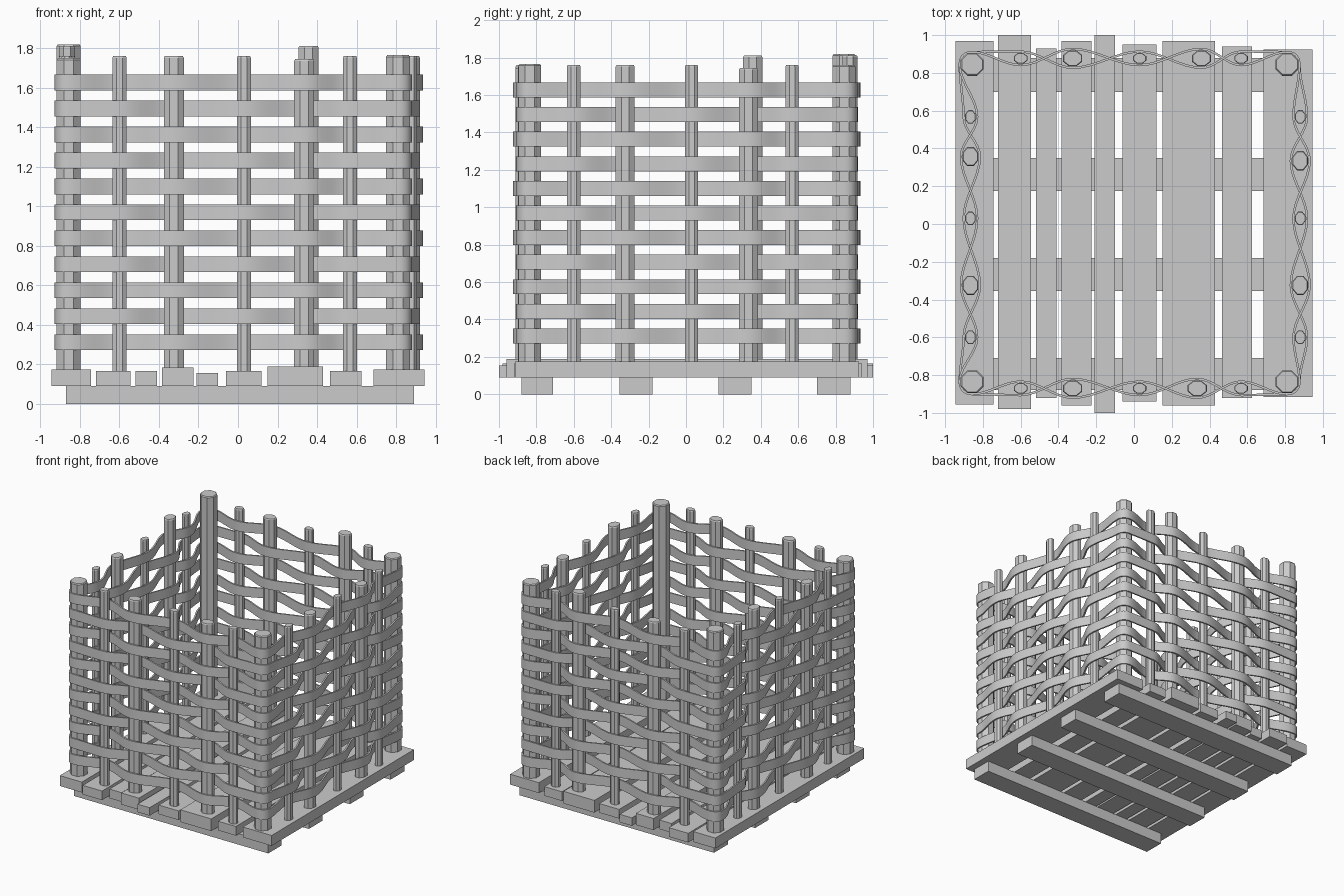
import bpy, bmesh
from math import sin, cos, pi
from mathutils import Vector

if "Cube" in bpy.data.objects:
    bpy.data.objects.remove(bpy.data.objects["Cube"])


def make_object(name, bm):
    bmesh.ops.recalc_face_normals(bm, faces=bm.faces)
    mesh = bpy.data.meshes.new(name)
    bm.to_mesh(mesh)
    bm.free()
    ob = bpy.data.objects.new(name, mesh)
    bpy.context.collection.objects.link(ob)
    return ob


def box(name, x0, x1, y0, y1, z0, z1):
    bm = bmesh.new()
    bmesh.ops.create_cube(bm, size=1)
    for v in bm.verts:
        v.co = Vector(((x0 + x1) / 2 + v.co.x * (x1 - x0),
                       (y0 + y1) / 2 + v.co.y * (y1 - y0),
                       (z0 + z1) / 2 + v.co.z * (z1 - z0)))
    return make_object(name, bm)


def post(name, x, y, rx, ry, top, bottom=0.15):
    """Eight-sided stake with a slightly chamfered top."""
    bm = bmesh.new()
    rings = []
    for z, s in ((bottom, 1), (top - 0.008, 1), (top, 0.9)):
        rings.append([bm.verts.new((x + rx * s * cos((k + .5) * pi / 4) * 1.06,
                                    y + ry * s * sin((k + .5) * pi / 4) * 1.06, z))
                      for k in range(8)])
    for a, b in zip(rings, rings[1:]):
        for k in range(8):
            bm.faces.new((a[k], a[(k + 1) % 8], b[(k + 1) % 8], b[k]))
    bm.faces.new(rings[0])
    bm.faces.new(rings[-1])
    return make_object(name, bm)


# Pallet runners
for i, (y0, y1) in enumerate(((-.88, -.71), (-.355, -.18), (.175, .35), (.70, .88))):
    box(f"runner_{i}", -.87, .89, y0, y1, 0, .09)

# Floor planks: x range, y range, top height
planks = [(-.945, -.745, -.955, .97, .175), (-.72, -.545, -.98, 1.0, .165),
          (-.52, -.41, -.92, .93, .165), (-.385, -.225, -.96, .97, .185),
          (-.21, -.10, -1.0, 1.0, .155), (-.06, .12, -.94, .95, .165),
          (.15, .43, -.96, .97, .19), (.465, .625, -.92, .94, .165),
          (.685, .945, -.915, .925, .175)]
for i, (x0, x1, y0, y1, top) in enumerate(planks):
    box(f"floor_plank_{i}", x0, x1, y0, y1, .09, top)

# Corner posts, anticlockwise from front left
corners = [(-.857, -.835, 1.75), (.81, -.835, 1.765), (.81, .845, 1.76), (-.857, .845, 1.82)]
for i, (x, y, top) in enumerate(corners):
    post(f"corner_post_{i}", x, y, .062, .062, top)

# Wall stakes: each wall has its direction, outward normal and distance
walls = [(Vector((1, 0)), Vector((0, -1)), .87, False),
         (Vector((0, 1)), Vector((1, 0)), .88, False),
         (Vector((-1, 0)), Vector((0, 1)), .877, True),
         (Vector((0, -1)), Vector((-1, 0)), .866, True)]
stakes = [(-.6, .037, .028), (-.325, .052, .042), (.03, .036, .028),
          (.335, .052, .042), (.567, .036, .028)]
for w, (d, n, dist, far) in enumerate(walls):
    for i, (t, half, depth) in enumerate(stakes):
        if far and i == 3:
            t = .357
        p = abs(d.x + d.y) * n * dist + Vector((abs(d.x), abs(d.y))) * t
        rx, ry = (half, depth) if d.x else (depth, half)
        top = (1.812 if far else 1.745) if i == 3 else 1.76
        post(f"wall_stake_{w}_{i}", p.x, p.y, rx, ry, top)


def weave_path(phase):
    """Closed path over and under the stakes, always outside the corners."""
    keys = []
    for w, (d, n, dist, far) in enumerate(walls):
        c = Vector(corners[w][:2])
        prev_n = walls[w - 1][1]
        diag = (prev_n + n).normalized()
        tang = (walls[w - 1][0] + d).normalized()
        keys += [(c + prev_n * .066, walls[w - 1][0]), (c + diag * .068, tang), (c + n * .066, d)]
        order = [(i, s) for i, s in enumerate(stakes)]
        if far:
            order.reverse()
        for i, (t, half, depth) in order:
            if far and i == 3:
                t = .357
            side = 1 if i % 2 == phase else -1
            p = n * (dist + side * (depth + .008)) + Vector((abs(d.x), abs(d.y))) * t
            keys.append((p, d))
    path = []
    for k, (p, tp) in enumerate(keys):
        q, tq = keys[(k + 1) % len(keys)]
        length = (q - p).length
        steps = 8 if length > .12 else 3
        for s in range(steps):
            u = s / steps
            path.append(p * (2*u**3 - 3*u**2 + 1) + tp * length * (u**3 - 2*u**2 + u)
                        + q * (3*u**2 - 2*u**3) + tq * length * (u**3 - u**2))
    return path


def band(name, path, z, half_height=.04, half_thick=.006):
    bm = bmesh.new()
    m = len(path)
    sections = []
    for k, p in enumerate(path):
        t = (path[(k + 1) % m] - path[k - 1]).normalized()
        out = Vector((t.y, -t.x)) * half_thick
        sections.append([bm.verts.new((*(p + out * s), z + h * half_height))
                         for s, h in ((-1, -1), (1, -1), (1, 1), (-1, 1))])
    for k in range(m):
        a, b = sections[k], sections[(k + 1) % m]
        for j in range(4):
            bm.faces.new((a[j], b[j], b[(j + 1) % 4], a[(j + 1) % 4]))
    ob = make_object(name, bm)
    bpy.ops.object.select_all(action='DESELECT')
    ob.select_set(True)
    bpy.context.view_layer.objects.active = ob
    bpy.ops.object.shade_smooth_by_angle()


# Woven bands, alternating over and under
paths = [weave_path(1), weave_path(0)]
for r in range(11):
    band(f"woven_band_{r}", paths[r % 2], .312 + .1315 * r)
